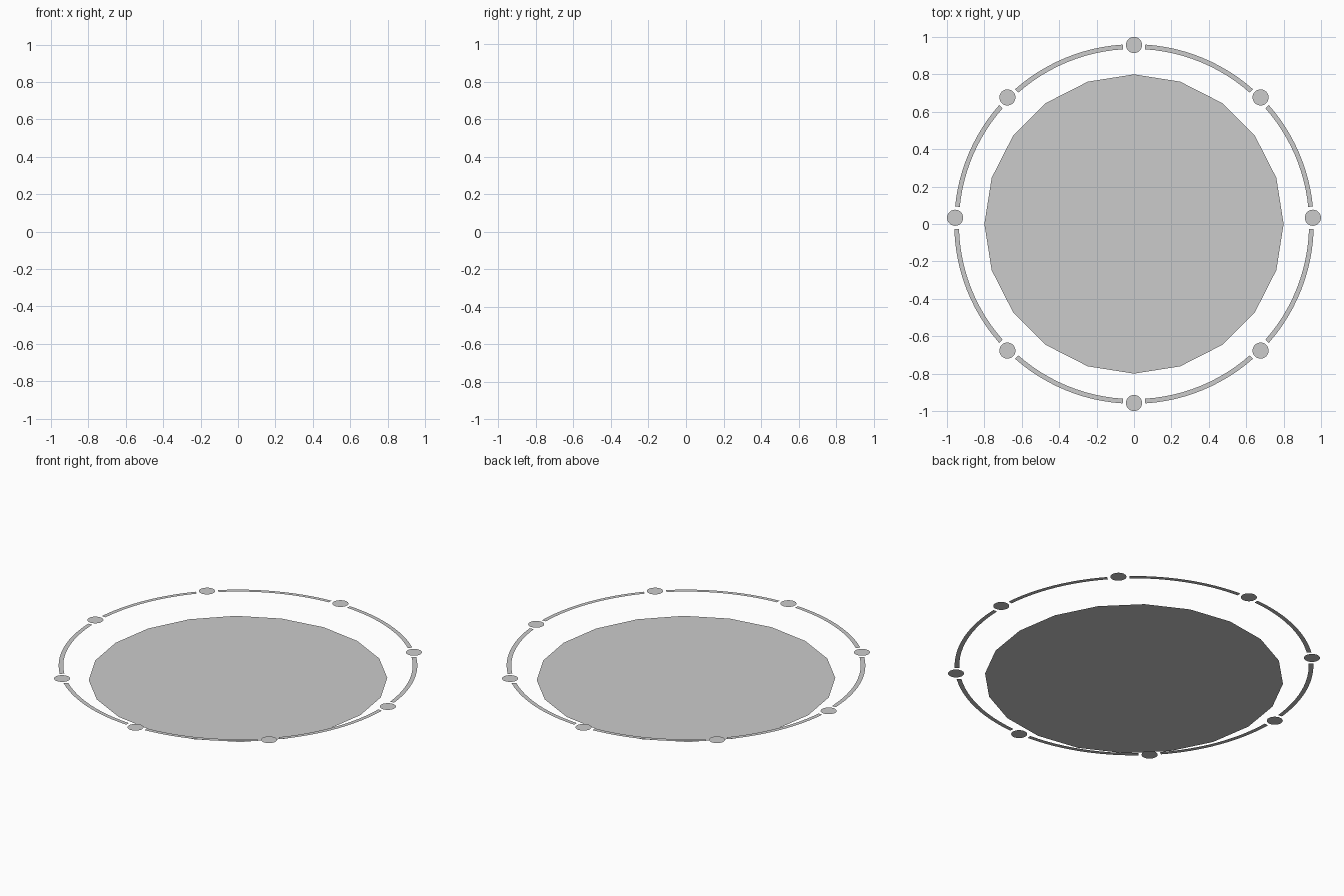
import bpy, bmesh
from math import radians, cos, sin

if "Cube" in bpy.data.objects:
    bpy.data.objects.remove(bpy.data.objects["Cube"])

RING_Z = 0.08
GAP = 3.6                      # half gap in degrees around each dot
DOT_R = 0.043
# marker angles; the two side dots sit slightly forward of the axis
ANGLES = [2, 45, 90, 135, 178, 225, 270, 315]


def finish(bm, name):
    bm.normal_update()
    me = bpy.data.meshes.new(name)
    bm.to_mesh(me)
    bm.free()
    ob = bpy.data.objects.new(name, me)
    bpy.context.collection.objects.link(ob)
    return ob


def flat_disc(name, radius, sides, centre):
    bm = bmesh.new()
    cx, cy, cz = centre
    pts = [radians(360 * i / sides) for i in range(sides)]
    bm.faces.new([bm.verts.new((cx + radius * cos(a), cy + radius * sin(a), cz)) for a in pts])
    return finish(bm, name)


def flat_arc(name, r_in, r_out, start, end, z, steps=12):
    bm = bmesh.new()
    rows = []
    for i in range(steps + 1):
        a = radians(start + (end - start) * i / steps)
        rows.append([bm.verts.new((r * cos(a), r * sin(a), z)) for r in (r_in, r_out)])
    for (a, b), (c, d) in zip(rows, rows[1:]):
        bm.faces.new((a, b, d, c))
    return finish(bm, name)


# large low-poly base disc
flat_disc("base_disc", 0.8, 20, (0, 0, 0))

# ring of dots and arcs floating just above the disc
for i, ang in enumerate(ANGLES):
    nxt = ANGLES[(i + 1) % 8] + (360 if i == 7 else 0)
    a = radians(ang)
    flat_disc(f"ring_dot_{i + 1}", DOT_R, 32, (0.957 * cos(a), 0.957 * sin(a), RING_Z))
    flat_arc(f"ring_arc_{i + 1}", 0.936, 0.961, ang + GAP, nxt - GAP, RING_Z)
